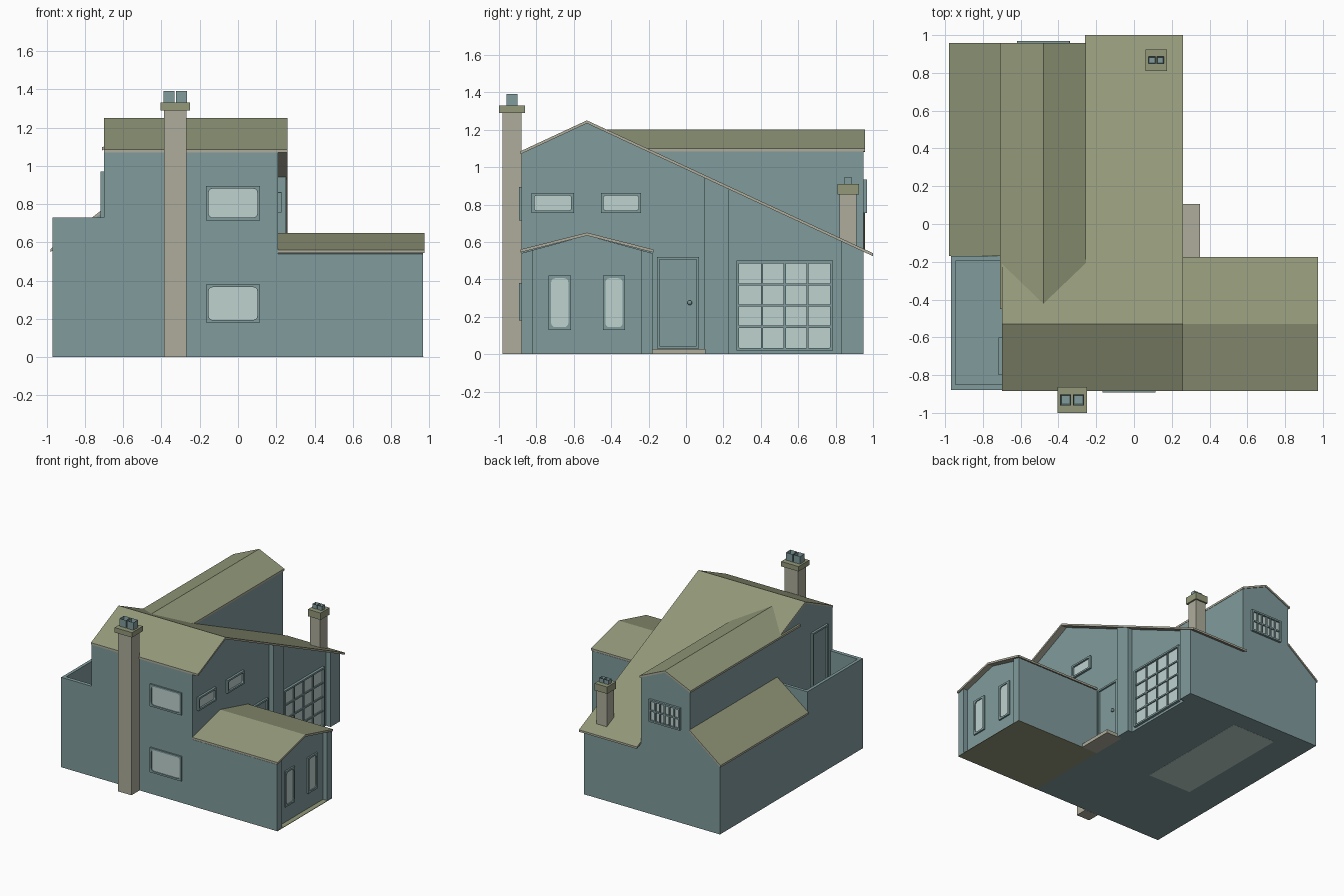
import bpy, bmesh, math
from mathutils import Vector

if "Cube" in bpy.data.objects:
    bpy.data.objects.remove(bpy.data.objects["Cube"])


def material(name, rgb):
    m = bpy.data.materials.new(name)
    lin = [(c / 255 / 12.92) if c < 11 else ((c / 255 + 0.055) / 1.055) ** 2.4 for c in rgb]
    m.diffuse_color = (*lin, 1)
    m.use_nodes = True
    m.node_tree.nodes["Principled BSDF"].inputs["Base Color"].default_value = m.diffuse_color
    return m


WALL = material("teal_wall", (128, 155, 156))
ROOF = material("olive_roof", (147, 153, 122))
TRIM = material("beige_trim", (174, 172, 155))
GLASS = material("pale_glass", (190, 210, 207))


def finish(name, bm, *mats):
    bmesh.ops.recalc_face_normals(bm, faces=bm.faces)
    me = bpy.data.meshes.new(name)
    bm.to_mesh(me)
    bm.free()
    for m in mats:
        me.materials.append(m)
    ob = bpy.data.objects.new(name, me)
    bpy.context.collection.objects.link(ob)
    return ob


def prism(name, pts, axis, a, b, *mats):
    """Extrude a (y,z) profile along x, or an (x,z) profile along y."""
    bm = bmesh.new()
    place = (lambda p: (a, p[0], p[1])) if axis == 'x' else (lambda p: (p[0], a, p[1]))
    face = bm.faces.new([bm.verts.new(place(p)) for p in pts])
    ext = bmesh.ops.extrude_face_region(bm, geom=[face])
    move = Vector((b - a, 0, 0) if axis == 'x' else (0, b - a, 0))
    bmesh.ops.translate(bm, vec=move, verts=[v for v in ext['geom'] if isinstance(v, bmesh.types.BMVert)])
    return finish(name, bm, *mats)


def box(name, x, y, z, mat):
    return prism(name, [(x[0], z[0]), (x[1], z[0]), (x[1], z[1]), (x[0], z[1])], 'y', y[0], y[1], mat)


def roof(name, line, axis, a, b, t=0.016):
    """Roof slab below a ridge line: olive on top, beige edges and underside."""
    ob = prism(name, line + [(p, q - t) for p, q in reversed(line)], axis, a, b, TRIM, ROOF)
    for f in ob.data.polygons:
        f.material_index = 1 if f.normal.z > 0.3 else 0


# Direction each opening faces: maps (along, up, outward) to world space
SIDES = {
    'front': lambda o: lambda u, v, d: (u, o - d, v),
    'back': lambda o: lambda u, v, d: (u, o + d, v),
    'right': lambda o: lambda u, v, d: (o + d, u, v),
    'left': lambda o: lambda u, v, d: (o - d, u, v),
}


def rounded(u, v, r):
    pts = []
    for i, (cu, cv) in enumerate([(u[1] - r, v[1] - r), (u[0] + r, v[1] - r),
                                  (u[0] + r, v[0] + r), (u[1] - r, v[0] + r)]):
        for k in range(4):
            t = math.radians(90 * i + 30 * k)
            pts.append((cu + r * math.cos(t), cv + r * math.sin(t)))
    return pts


def opening(name, side, at, u, v, fill=GLASS, w=0.014, r=0.022, depth=0.012):
    """Raised frame with a rounded, slightly sunken panel."""
    put = SIDES[side](at)
    bm = bmesh.new()
    outer = rounded(u, v, 0.001)
    inner = rounded((u[0] + w, u[1] - w), (v[0] + w, v[1] - w), r)
    rings = [[bm.verts.new(put(p, q, d)) for p, q in pts]
             for pts, d in ((outer, 0), (outer, depth), (inner, depth), (inner, 0.004))]
    for a, b in zip(rings, rings[1:]):
        for i in range(16):
            j = (i + 1) % 16
            bm.faces.new((a[i], a[j], b[j], b[i]))
    bm.faces.new(rings[0])
    bm.faces.new(rings[3]).material_index = 1
    finish(name, bm, WALL, fill)


def bars(name, side, at, u, v, cols, rows, w=0.012, depth=0.01):
    """Glazing bars that divide an opening into a grid."""
    put = SIDES[side](at)
    spans = [((c - w / 2, c + w / 2), v) for c in
             (u[0] + (u[1] - u[0]) * i / cols for i in range(1, cols))]
    spans += [(u, (c - w / 2, c + w / 2)) for c in
              (v[0] + (v[1] - v[0]) * i / rows for i in range(1, rows))]
    for i, (us, vs) in enumerate(spans):
        p, q = put(us[0], vs[0], 0.001), put(us[1], vs[1], depth)
        box(f"{name}_{i}", *[sorted(c) for c in zip(p, q)], WALL)


G = 0.004  # bodies stand on thin base plates

# House body: front storeys, long rear slope, rear wing with lean-to
prism("house_front_left", [(-.88, G), (-.17, G), (-.17, 1.07), (-.53, 1.236), (-.88, 1.073)],
      'x', -.70, -.26, WALL)
prism("house_right", [(-.88, G), (.95, G), (.95, .55), (-.53, 1.236), (-.88, 1.073)],
      'x', -.26, .21, WALL)
prism("rear_wing", [(-.97, G), (-.26, G), (-.26, 1.088), (-.48, 1.188), (-.70, 1.088), (-.70, .762), (-.97, .555)],
      'y', -.17, .95, WALL)
prism("front_wing", [(-.88, G), (-.18, G), (-.18, .54), (-.53, .635), (-.88, .54)], 'x', .21, .93, WALL)

# Terrace block with parapet
box("terrace_base", (-.97, -.70), (-.88, -.17), (G, .50), WALL)
box("parapet_front", (-.97, -.70), (-.88, -.85), (.50, .73), WALL)
box("parapet_left", (-.97, -.945), (-.85, -.195), (.50, .73), WALL)
box("parapet_rear", (-.97, -.70), (-.195, -.17), (.50, .73), WALL)

# Base plates
box("base_plate", (-.97, .21), (-.88, .95), (.001, G), WALL)
box("wing_base", (.21, .97), (-.88, -.18), (0, G), ROOF)
box("floor_panel", (-.69, -.30), (-.18, .80), (0, .001), GLASS)

# Corner posts and buttresses on the right side
for i, (a, b) in enumerate([(-.88, -.82), (-.24, -.18)]):
    top = [(b, .54 + (.016 if i == 0 else 0)), (a, .54 + (.016 if i == 1 else 0))]
    prism(f"wing_post_{i}", [(a, G), (b, G)] + top, 'x', .93, .968, WALL)
for i, (a, b) in enumerate([(.10, .23), (.83, .95)]):
    h = lambda y: 1.236 - (y + .53) * .464
    prism(f"buttress_{i}", [(a, 0), (b, 0), (b, h(b)), (a, h(a))], 'x', .21, .25, WALL)

# Roofs
roof("main_roof", [(-.885, 1.085), (-.53, 1.25), (1.0, .54)], 'x', -.26, .26)
roof("main_roof_left", [(-.885, 1.085), (-.53, 1.25), (-.17, 1.083)], 'x', -.70, -.26)
roof("rear_wing_roof", [(-.71, 1.097), (-.48, 1.20), (-.255, 1.10)], 'y', -.45, .957)
roof("lean_to_roof", [(-.98, .565), (-.70, .778)], 'y', -.17, .957)
roof("front_wing_roof", [(-.885, .56), (-.53, .65), (-.175, .56)], 'x', .21, .975)


# Chimneys: shaft, cap and two hollow pots
def chimney(name, x, y, z0, z1, lip, cap, pot, height):
    box(name + "_shaft", x, y, (z0, z1), TRIM)
    box(name + "_cap", (x[0] - lip, x[1] + lip), (y[0] - lip, y[1] + lip), (z1, z1 + cap), ROOF)
    cx, cy, top = sum(x) / 2, sum(y) / 2, z1 + cap
    for i, s in enumerate((-1, 1)):
        bm = bmesh.new()
        bmesh.ops.create_cube(bm, size=1)
        bmesh.ops.scale(bm, vec=(pot, pot, height), verts=bm.verts)
        bmesh.ops.translate(bm, vec=(cx + s * pot * .58, cy, top + height / 2), verts=bm.verts)
        lid = max(bm.faces, key=lambda f: f.calc_center_median().z)
        bmesh.ops.inset_region(bm, faces=[lid], thickness=pot * .14)
        bmesh.ops.translate(bm, vec=(0, 0, -height * .7), verts=lid.verts)
        finish(f"{name}_pot_{i}", bm, WALL)


chimney("front_chimney", (-.388, -.268), (-.982, -.88), 0, 1.29, .018, .04, .058, .062)
chimney("rear_chimney", (.072, .162), (.822, .912), .55, .855, .012, .056, .038, .035)

# Windows
for i, v in enumerate([(.18, .38), (.715, .895)]):
    opening(f"front_window_{i}", 'front', -.88, (-.168, .115), v)
for i, u in enumerate([(-.825, -.60), (-.455, -.24)]):
    opening(f"side_window_{i}", 'right', .21, u, (.755, .862), r=.012, depth=.018)
for i, u in enumerate([(-.735, -.615), (-.445, -.325)]):
    opening(f"wing_window_{i}", 'right', .93, u, (.13, .42))
opening("large_window", 'right', .21, (.27, .785), (.02, .50), r=.004, depth=.02)
bars("large_window_bar", 'right', .214, (.284, .771), (.034, .486), 4, 4)
opening("rear_window", 'back', .95, (-.62, -.34), (.755, .935), r=.004, depth=.018)
bars("rear_window_bar", 'back', .954, (-.606, -.354), (.769, .921), 6, 2)

# Doors, doorstep and knob
opening("entrance_door", 'right', .21, (-.155, .07), (.03, .52), WALL, r=.002, depth=.016)
opening("terrace_door", 'left', -.70, (-.80, -.60), (.50, .97), WALL, r=.002, depth=.018)
box("doorstep", (.21, .35), (-.18, .105), (0, .028), TRIM)
knob = bmesh.new()
bmesh.ops.create_uvsphere(knob, u_segments=12, v_segments=8, radius=.013)
bmesh.ops.translate(knob, vec=(.226, .02, .275), verts=knob.verts)
finish("door_knob", knob, WALL)
